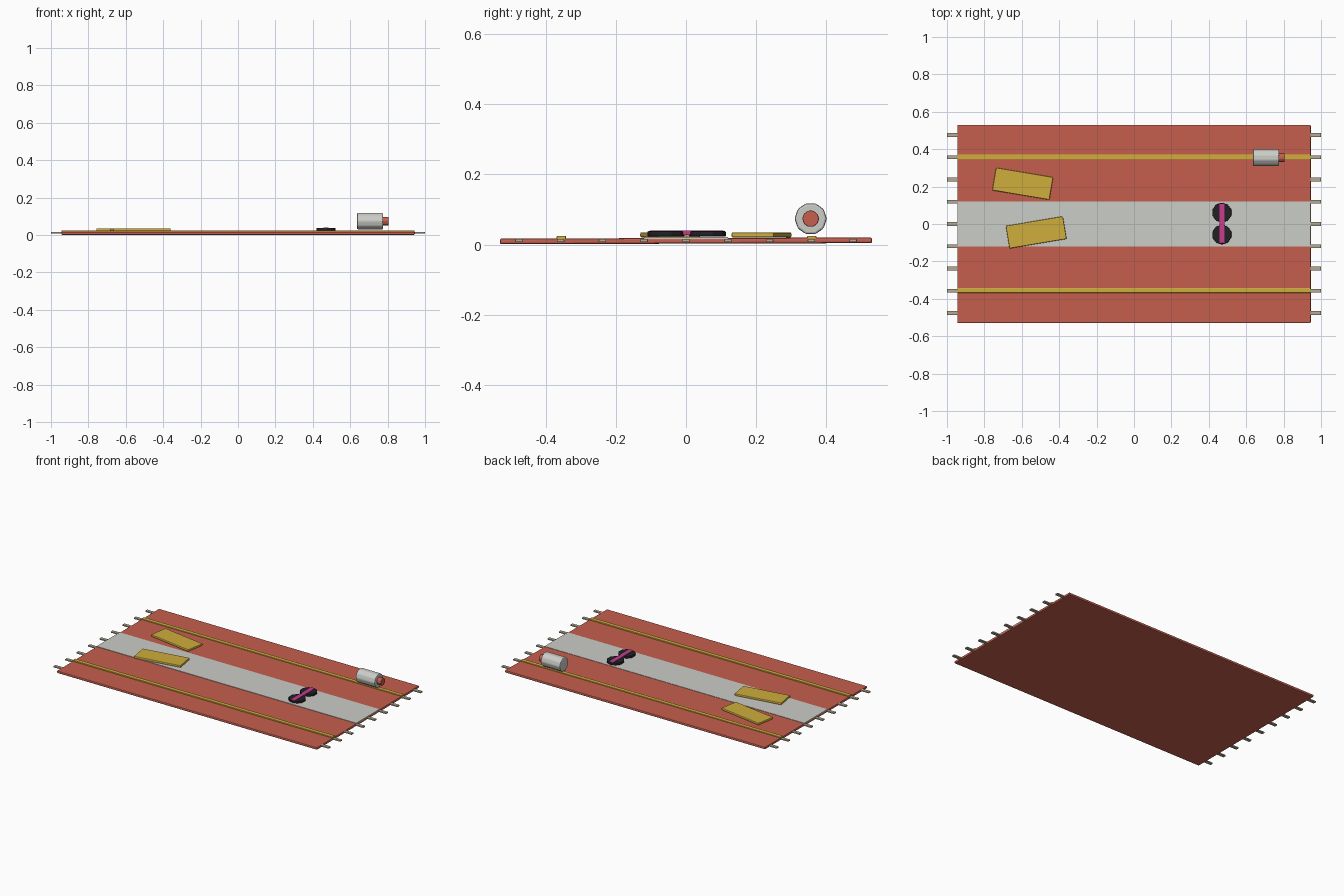
import bpy
from math import radians, pi

cube = bpy.data.objects.get("Cube")
if cube:
    bpy.data.objects.remove(cube, do_unlink=True)


def material(name, rgb):
    m = bpy.data.materials.new(name)
    m.use_nodes = True
    m.diffuse_color = (*rgb, 1)
    m.node_tree.nodes["Principled BSDF"].inputs["Base Color"].default_value = (*rgb, 1)
    return m


RED = material("coral red", (0.56, 0.115, 0.076))
WHITE = material("off white", (0.6, 0.61, 0.58))
YELLOW = material("mustard yellow", (0.62, 0.42, 0.045))
TAN = material("fringe tan", (0.46, 0.40, 0.29))
BLACK = material("lens black", (0.015, 0.015, 0.018))
PINK = material("magenta", (0.58, 0.045, 0.27))


def finish(name, mat, bevel, segments):
    ob = bpy.context.object
    ob.name = name
    ob.data.materials.append(mat)
    bpy.ops.object.transform_apply(location=False, rotation=False, scale=True)
    if bevel:
        mod = ob.modifiers.new("Soft edges", "BEVEL")
        mod.width = bevel
        mod.segments = segments
        mod.limit_method = "ANGLE"
    return ob


def box(name, loc, size, mat, bevel=0.0, turn=(0, 0, 0)):
    bpy.ops.mesh.primitive_cube_add(size=1, location=loc, rotation=turn)
    bpy.context.object.scale = size
    return finish(name, mat, bevel, 2)


def cylinder(name, loc, radius, depth, mat, sides=10, bevel=0.0, turn=(0, 0, 0)):
    bpy.ops.mesh.primitive_cylinder_add(vertices=sides, radius=radius, depth=depth,
                                        location=loc, rotation=turn)
    return finish(name, mat, bevel, 2)


# Towel, lying very slightly tilted
box("towel", (0, 0, 0.011), (1.89, 1.06, 0.016), RED, 0.005, (0.003, 0, 0))

# Woven stripes
box("centre_stripe", (0, 0, 0.015), (1.888, 0.24, 0.013), WHITE)
for side, y in (("front", -0.355), ("back", 0.358)):
    box(side + "_stripe", (0, y, 0.019), (1.888, 0.026, 0.013), YELLOW, 0.002)

# Fringe tassels on both short ends
for side, x in (("right", -0.965), ("left", 0.965)):
    for i in range(9):
        box(f"{side}_tassel_{i + 1}", (x, (i - 4) * 0.119, 0.012),
            (0.07, 0.021, 0.009), TAN, 0.002)

# Pair of flat sandals
box("back_sandal", (-0.595, 0.215, 0.028), (0.31, 0.123, 0.015), YELLOW, 0.005,
    (0, 0, radians(-9.5)))
box("front_sandal", (-0.523, -0.045, 0.028), (0.31, 0.123, 0.015), YELLOW, 0.005,
    (0, 0, radians(9.5)))

# Sunglasses
for side, y in (("front", -0.057), ("back", 0.061)):
    cylinder(side + "_lens", (0.47, y, 0.031), 0.053, 0.015, BLACK, 10, 0.003)
box("glasses_bar", (0.47, 0.002, 0.034), (0.028, 0.21, 0.013), PINK, 0.002)

# Lotion bottle lying on its side
along_x = (0, pi / 2, 0)
bottle = cylinder("bottle", (0.706, 0.355, 0.074), 0.046, 0.14, WHITE, 10, 0.006, along_x)
cap = cylinder("bottle_cap", (0.788, 0.355, 0.074), 0.024, 0.034, RED, 10, 0.003, along_x)
